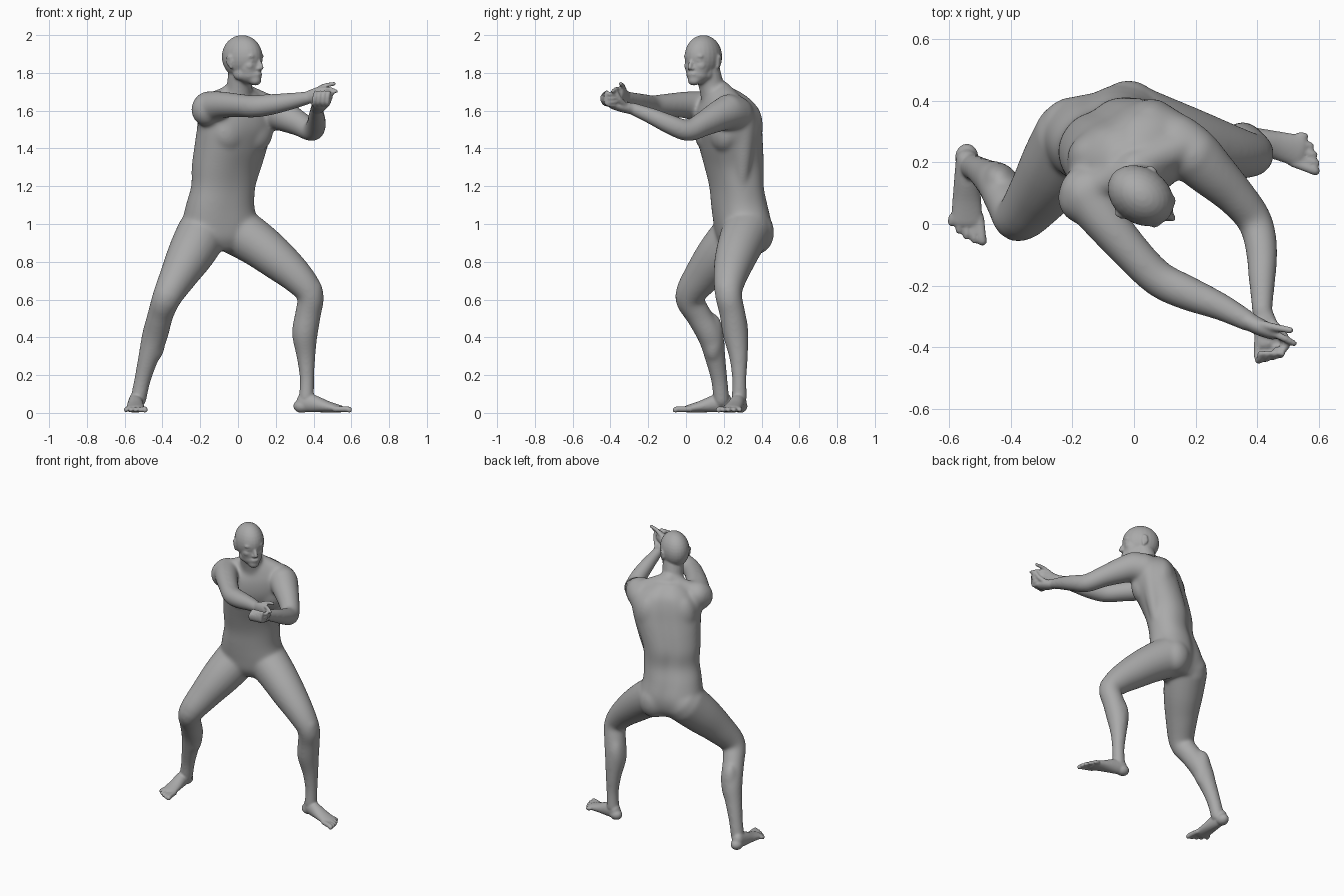
import bpy, bmesh, math
from mathutils import Vector, Matrix

bm = bmesh.new()


def skin_rings(rings):
    """Join rings of points into a closed skin."""
    loops = [[bm.verts.new(p) for p in r] for r in rings]
    n = len(loops[0])
    for a, b in zip(loops, loops[1:]):
        for i in range(n):
            j = (i + 1) % n
            bm.faces.new((a[i], a[j], b[j], b[i]))
    bm.faces.new(loops[0][::-1])
    bm.faces.new(loops[-1])


def spline(pts, steps=4):
    """Catmull-Rom through points of any dimension."""
    p = [pts[0]] + list(pts) + [pts[-1]]
    out = []
    for k in range(1, len(p) - 2):
        for s in range(steps):
            t = s / steps
            out.append([0.5 * (2 * b + (c - a) * t + (2 * a - 5 * b + 4 * c - d) * t * t
                               + (3 * b - a - 3 * c + d) * t ** 3)
                        for a, b, c, d in zip(p[k - 1], p[k], p[k + 1], p[k + 2])])
    return out + [list(pts[-1])]


def tube(pts, frame=Matrix(), n=20):
    """Round-ended tube; points are x, y, z, half width[, half height]."""
    pts = spline([list(q) if len(q) == 5 else list(q) + [q[3]] for q in pts])
    c = [Vector(q[:3]) for q in pts]
    span = c[-1] - c[0]
    ref = Vector((0, 1, 0)) if abs(span.z) > 0.6 * span.length else Vector((0, 0, 1))
    rows = [(0, k, 1) for k in (80, 55, 28)]
    rows += [(i, 0, 0) for i in range(len(c))]
    rows += [(len(c) - 1, k, -1) for k in (28, 55, 80)]
    rings = []
    for i, ang, end in rows:
        t = (c[min(i + 1, len(c) - 1)] - c[max(i - 1, 0)]).normalized()
        u = t.cross(ref).normalized()
        v = u.cross(t)
        w, h = pts[i][3:]
        k = math.cos(math.radians(ang))
        o = c[i] - t * end * min(w, h) * math.sin(math.radians(ang))
        rings.append([frame @ (o + u * w * k * math.cos(a) + v * h * k * math.sin(a))
                      for a in (2 * math.pi * j / n for j in range(n))])
    skin_rings(rings)


def blob(pos, size, frame=Matrix()):
    """Ellipsoid."""
    m = frame @ Matrix.Translation(pos) @ Matrix.Diagonal((*size, 1))
    bmesh.ops.create_uvsphere(bm, u_segments=24, v_segments=16, radius=1, matrix=m)


def place(x, y, yaw):
    """Local frame: +x forward, +y to the figure's left."""
    return Matrix.Translation((x, y, 0)) @ Matrix.Rotation(math.radians(yaw), 4, 'Z')


# Torso with a spine groove: z, centre x, centre y, half width, half depth, turn
rows = [(0.86, -.09, .30, .10, .09, 15), (0.92, -.097, .30, .175, .13, 15),
        (1.00, -.097, .299, .2, .143, 17), (1.10, -.095, .282, .184, .137, 22),
        (1.20, -.078, .267, .175, .128, 27), (1.30, -.07, .255, .18, .14, 30),
        (1.40, -.043, .24, .195, .15, 30), (1.50, -.015, .225, .21, .155, 30),
        (1.59, -.005, .218, .205, .145, 29), (1.655, 0, .212, .155, .122, 28),
        (1.71, 0, .185, .085, .082, 28)]
rings = []
for z, x, y, a, b, turn in spline(rows):
    m = place(x, y, turn - 90)
    ring = []
    for j in range(48):
        t = 2 * math.pi * j / 48
        sx, sy = math.cos(t), math.sin(t)
        dent = 1 - .09 * math.exp(-((t - math.pi) / .16) ** 2)
        ring.append(m @ Vector((b * dent * math.copysign(abs(sx) ** .88, sx),
                                a * math.copysign(abs(sy) ** .88, sy), z)))
    rings.append(ring)
skin_rings(rings)

chest, hips = place(-.01, .22, -60), place(-.095, .3, -73)
for s in (-1, 1):
    blob((.072, s * .078, 1.49), (.068, .1, .11), chest)         # pectorals
    blob((-.07, s * .1, 1.52), (.072, .09, .13), chest)          # shoulder blades
    tube([(-.03, s * .1, 1.2, .03), (-.02, s * .13, 1.36, .05),
          (-.01, s * .145, 1.5, .07), (0, s * .15, 1.57, .075)], chest)  # side muscles
    blob((-.05, s * .092, .955), (.092, .1, .115), hips)         # buttocks

# Neck and trapezius
tube([(0, .18, 1.6, .095), (.004, .143, 1.70, .07), (.018, .112, 1.82, .066)])
tube([(.0, .17, 1.71, .055), (-.07, .15, 1.67, .055), (-.15, .11, 1.635, .058)])
tube([(.0, .185, 1.705, .055), (.08, .22, 1.665, .058), (.16, .25, 1.625, .062)])

# Head
head = place(.022, .092, -35.6)
blob((0, 0, 1.885), (.116, .09, .115), head)
blob((.05, 0, 1.835), (.061, .07, .09), head)
blob((.045, 0, 1.795), (.065, .064, .055), head)
blob((.07, 0, 1.79), (.047, .046, .045), head)
blob((.086, 0, 1.757), (.033, .036, .027), head)                 # chin
tube([(.103, 0, 1.872, .010), (.118, 0, 1.848, .011), (.126, 0, 1.828, .012)], head, 12)
blob((.11, 0, 1.793), (.012, .026, .009), head)                  # lips
blob((.108, 0, 1.779), (.011, .022, .008), head)
for s in (-1, 1):
    blob((.09, s * .03, 1.888), (.018, .032, .016), head)        # brow
    blob((.088, s * .036, 1.865), (.016, .018, .012), head)      # eyelid
    blob((.113, s * .012, 1.823), (.012, .009, .008), head)      # nostril
    blob((.068, s * .038, 1.838), (.034, .029, .03), head)       # cheekbone
    blob((.02, s * .05, 1.795), (.04, .022, .035), head)         # jaw corner
    tube([(-.028, s * .092, 1.88, .009), (-.012, s * .091, 1.887, .008),
          (-.008, s * .088, 1.86, .009), (-.012, s * .085, 1.83, .009)], head, 10)
    blob((-.02, s * .087, 1.86), (.02, .009, .028), head)        # ear

# Legs
tube([(-.19, .28, .95, .136), (-.248, .185, .845, .125), (-.31, .095, .735, .102),
      (-.375, .02, .615, .079), (-.41, .065, .52, .069), (-.44, .128, .41, .069),
      (-.475, .155, .29, .055), (-.507, .177, .17, .044), (-.528, .187, .07, .041)])
tube([(0, .32, .96, .132), (.1, .29, .896, .121), (.21, .258, .81, .108),
      (.32, .232, .712, .088), (.383, .225, .625, .072), (.372, .245, .53, .069),
      (.354, .262, .42, .069), (.36, .278, .3, .051), (.365, .282, .18, .039),
      (.362, .282, .08, .039)])
blob((-.385, -.01, .61), (.046, .048, .065))                     # kneecaps
blob((.4, .21, .65), (.048, .045, .06))
blob((-.438, .143, .40), (.056, .056, .13))                      # calves
blob((.345, .275, .43), (.056, .055, .13))

# Feet: heel position, yaw, side of the big toe
for x, y, yaw, m in ((-.543, .208, -90, 1), (.345, .285, -14, -1)):
    foot = place(x, y, yaw)
    blob((-.008, 0, .036), (.045, .038, .036), foot)
    tube([(.0, 0, .058, .036, .053), (.06, 0, .048, .041, .046), (.13, 0, .033, .047, .031),
          (.2, 0, .021, .053, .02)], foot)
    for i in range(5):
        w, r = m * (.045 - .0225 * i), .016 if i == 0 else .013
        tip = .28 - .004 * i - .003 * i * i
        tube([(.185, w * .9, .02, r), (tip - .03, w * 1.06, .02, r),
              (tip - r, w * 1.12, .016, r)], foot, 10)

# Arms
tube([(-.155, .1, 1.615, .09), (-.09, .005, 1.63, .073), (0, -.1, 1.628, .063),
      (.08, -.178, 1.622, .06), (.17, -.222, 1.632, .057), (.28, -.267, 1.65, .045),
      (.37, -.315, 1.668, .033)])
tube([(.13, .265, 1.58, .098), (.19, .225, 1.59, .093), (.25, .168, 1.568, .082),
      (.33, .09, 1.528, .066), (.392, .01, 1.495, .058), (.414, -.08, 1.525, .053),
      (.416, -.18, 1.57, .045), (.416, -.28, 1.61, .033)])
blob((-.16, .085, 1.605), (.088, .088, .09))                     # deltoids
blob((.19, .225, 1.597), (.09, .09, .09))

# Right hand: palm, curled fingers, index finger, thumb
tube([(.36, -.31, 1.667, .029, .032), (.41, -.335, 1.682, .028, .038),
      (.45, -.352, 1.69, .024, .038)])
for i in range(3):
    z = 1.695 - .021 * i
    tube([(.445, -.35, z, .013), (.49 - .006 * i, -.372, z - .004, .012),
          (.492 - .006 * i, -.402, z - .008, .012), (.46, -.41, z - .01, .011)], n=10)
tube([(.445, -.35, 1.712, .013), (.485, -.37, 1.714, .012), (.52, -.388, 1.702, .01)], n=10)
tube([(.405, -.325, 1.7, .016), (.455, -.335, 1.73, .013), (.508, -.345, 1.742, .011)], n=10)

# Left hand: palm, cupping fingers, thumb
tube([(.416, -.275, 1.608, .03, .03), (.428, -.335, 1.62, .041, .029),
      (.437, -.385, 1.632, .043, .025)])
for i in range(4):
    x = .402 + .023 * i
    tube([(x, -.38, 1.63, .013), (x, -.43 + .004 * i, 1.638, .013),
          (x + .004, -.443 + .006 * i, 1.672, .012), (x + .01, -.42, 1.698, .011)], n=10)
tube([(.45, -.325, 1.63, .017), (.48, -.352, 1.66, .014), (.494, -.372, 1.7, .012)], n=10)

# Blend all parts into one skin
bmesh.ops.recalc_face_normals(bm, faces=bm.faces)
mesh = bpy.data.meshes.new("human_body")
bm.to_mesh(mesh)
bm.free()
body = bpy.data.objects.new("human_body", mesh)
bpy.context.collection.objects.link(body)


def bake():
    """Apply the modifiers."""
    graph = bpy.context.evaluated_depsgraph_get()
    new = bpy.data.meshes.new_from_object(body.evaluated_get(graph))
    body.modifiers.clear()
    old, body.data = body.data, new
    bpy.data.meshes.remove(old)
    new.name = "human_body"
    return new


remesh = body.modifiers.new("blend", 'REMESH')
remesh.mode = 'VOXEL'
remesh.voxel_size = 0.006
mesh = bake()

# Strong smoothing on torso and limbs, light smoothing on face, hands and feet
muscle = body.vertex_groups.new(name="muscle")
for v in mesh.vertices:
    x, y, z = v.co
    ease = min((z - .1) / .08, (1.78 - z) / .06, (y + .3) / .08 if z > 1.2 else 1)
    if ease > 0:
        muscle.add([v.index], min(ease, 1), 'REPLACE')
for name, rounds, group in (("soften_all", 5, ""), ("soften_muscle", 60, "muscle")):
    soften = body.modifiers.new(name, 'SMOOTH')
    soften.factor = 0.5
    soften.iterations = rounds
    soften.vertex_group = group
mesh = bake()
mesh.polygons.foreach_set("use_smooth", [True] * len(mesh.polygons))

skin = bpy.data.materials.new("plain_grey")
skin.diffuse_color = (0.4, 0.4, 0.4, 1)
mesh.materials.clear()
mesh.materials.append(skin)
